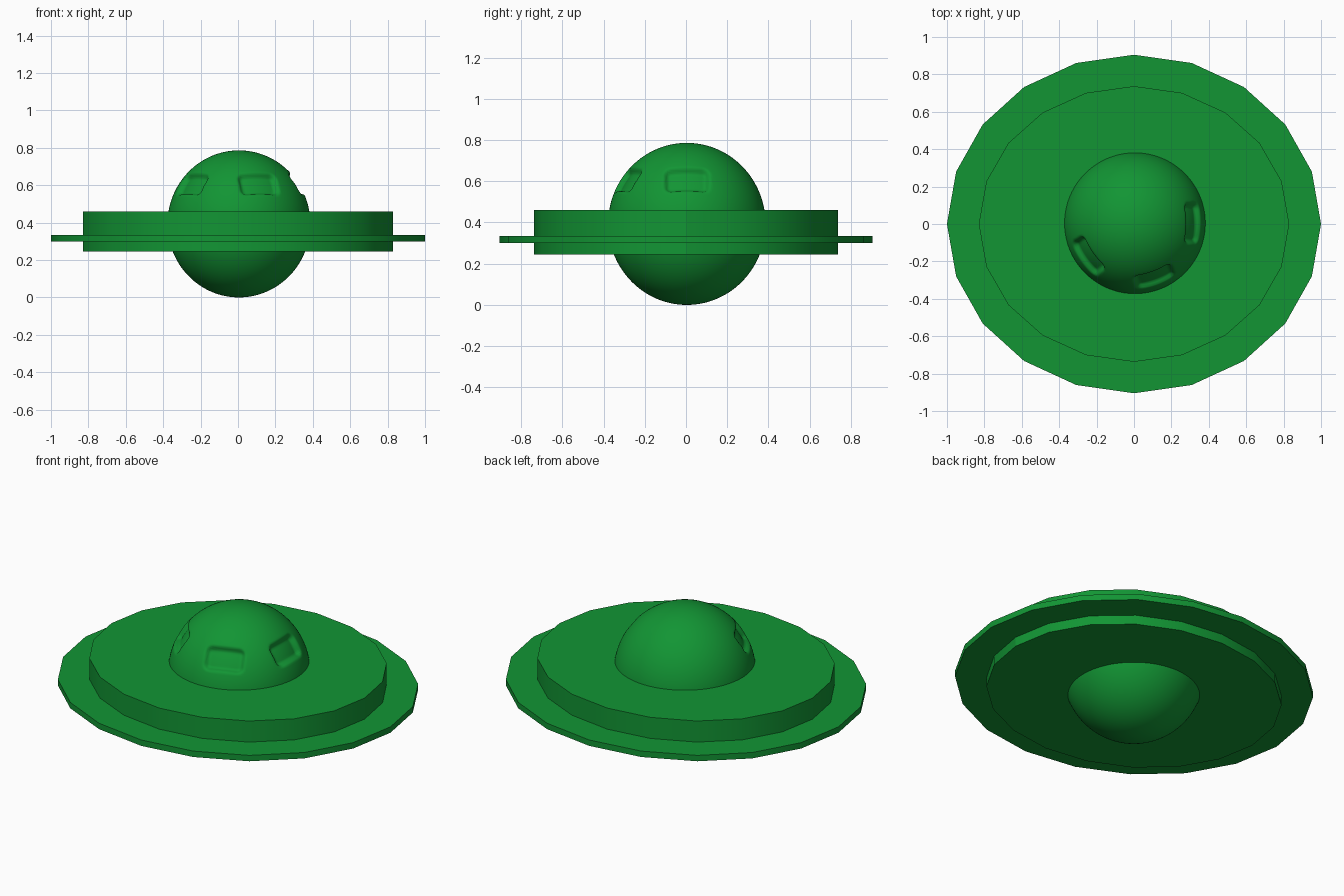
import bpy
from math import sin, cos, radians, hypot
from mathutils import Vector

if "Cube" in bpy.data.objects:
    bpy.data.objects.remove(bpy.data.objects["Cube"])

green = bpy.data.materials.new("green")
green.diffuse_color = (0.006, 0.3, 0.034, 1)
green.use_nodes = True
green.node_tree.nodes["Principled BSDF"].inputs["Base Color"].default_value = green.diffuse_color


def finish(name, angle):
    ob = bpy.context.object
    ob.name = name
    ob.data.materials.append(green)
    bpy.ops.object.transform_apply(location=False, rotation=False, scale=True)
    bpy.ops.object.shade_smooth_by_angle(angle=radians(angle))
    return ob


def oval_disc(name, rx, ry, z0, z1):
    # 20-sided disc with a corner on the x axis
    bpy.ops.mesh.primitive_cylinder_add(vertices=20, radius=1, depth=z1 - z0,
                                        location=(0, 0, (z0 + z1) / 2))
    bpy.context.object.scale = (rx, ry, 1)
    return finish(name, 20)


# Saucer body and thin rim
oval_disc("saucer_body", 0.83, 0.737, 0.245, 0.46)
oval_disc("saucer_rim", 1.0, 0.905, 0.30, 0.335)

# Cabin sphere, dense enough to carry the recessed windows
R = 0.382
bpy.ops.mesh.primitive_uv_sphere_add(segments=192, ring_count=128, radius=R,
                                     location=(0.005, 0.004, 0.393))
bpy.context.object.scale = (1, 1, 0.393 / R)
cabin = finish("cabin", 60)


def recess_window(mesh, azimuth, elevation, half_w, half_h, corner, depth, edge):
    # Press a rounded rectangle into the sphere along its outward direction
    a, e = radians(azimuth), radians(elevation)
    n = Vector((cos(a) * cos(e), sin(a) * cos(e), sin(e)))
    u = Vector((-sin(a), cos(a), 0))
    v = n.cross(u)
    for vert in mesh.vertices:
        p = vert.co.copy()
        if p.dot(n) < 0:
            continue
        qx = abs(p.dot(u)) - half_w + corner
        qy = abs(p.dot(v)) - half_h + corner
        d = hypot(max(qx, 0), max(qy, 0)) + min(max(qx, qy), 0) - corner
        t = min(max(-d / edge, 0), 1)
        vert.co = p - n * depth * t * t * (3 - 2 * t)


# Three windows around the front
for az in (0, -70, -145):
    recess_window(cabin.data, az, 34.5, 0.115, 0.073, 0.04, 0.027, 0.03)
